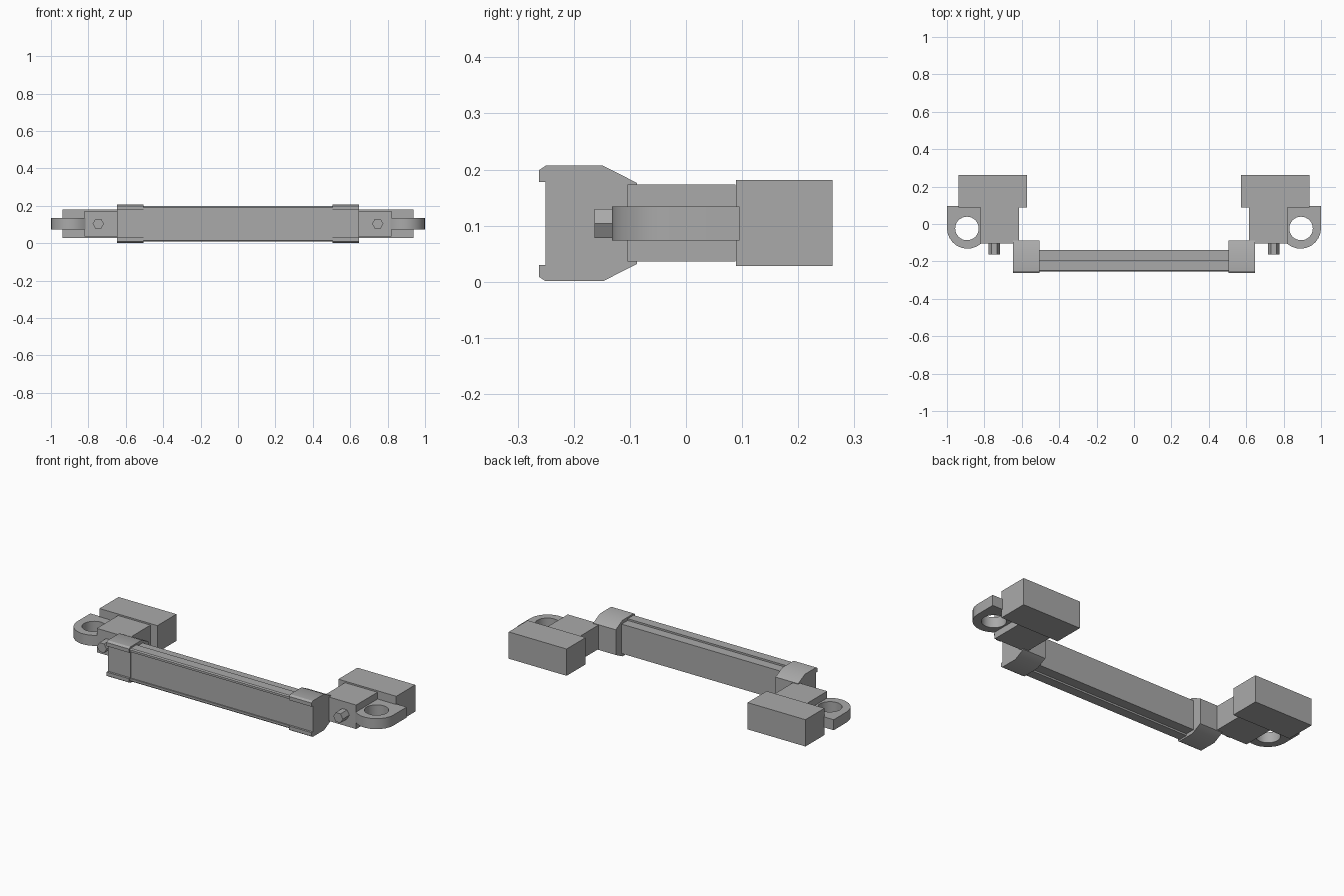
import bpy, bmesh, math
from mathutils import Vector

default = bpy.data.objects.get("Cube")
if default:
    bpy.data.objects.remove(default, do_unlink=True)

grey = bpy.data.materials.new("mid grey")
grey.use_nodes = True
COLOUR = (0.4, 0.4, 0.4, 1)
grey.diffuse_color = COLOUR
grey.node_tree.nodes["Principled BSDF"].inputs["Base Color"].default_value = COLOUR


def extrude_outline(name, loops, depth, smooth=True):
    """Fill closed outlines (inner ones become holes) and extrude along depth."""
    bm = bmesh.new()
    for loop in loops:
        verts = [bm.verts.new(p) for p in loop]
        for a, b in zip(verts, verts[1:] + verts[:1]):
            bm.edges.new((a, b))
    bmesh.ops.triangle_fill(bm, edges=bm.edges[:], use_beauty=True)
    bmesh.ops.dissolve_limit(bm, angle_limit=0.001, verts=[], edges=bm.edges[:])
    caps = bmesh.ops.extrude_face_region(bm, geom=bm.faces[:], use_keep_orig=True)
    moved = [v for v in caps["geom"] if isinstance(v, bmesh.types.BMVert)]
    bmesh.ops.translate(bm, verts=moved, vec=Vector(depth))
    bmesh.ops.recalc_face_normals(bm, faces=bm.faces[:])
    mesh = bpy.data.meshes.new(name)
    bm.to_mesh(mesh)
    bm.free()
    mesh.materials.append(grey)
    obj = bpy.data.objects.new(name, mesh)
    bpy.context.collection.objects.link(obj)
    if smooth:
        bpy.ops.object.select_all(action="DESELECT")
        obj.select_set(True)
        bpy.context.view_layer.objects.active = obj
        bpy.ops.object.shade_smooth_by_angle(angle=math.radians(32))
    return obj


def box(name, x, y, z):
    outline = [(x[0], y[0], z[0]), (x[1], y[0], z[0]),
               (x[1], y[1], z[0]), (x[0], y[1], z[0])]
    return extrude_outline(name, [outline], (0, 0, z[1] - z[0]), smooth=False)


def arc(cx, cy, r, start, end, steps, z):
    angles = [math.radians(start + (end - start) * i / steps) for i in range(steps + 1)]
    return [(cx + r * math.cos(a), cy + r * math.sin(a), z) for a in angles]


def profile(half, x):
    """Mirror the upper half of a (y, height above middle) section."""
    full = half + [(y, -h) for y, h in reversed(half)]
    return [(x, y, MID + h) for y, h in full]


MID = 0.104

# Grip bar with front lips and a stepped top and bottom
bar_half = [(-0.247, 0.076), (-0.254, 0.076), (-0.254, 0.088), (-0.248, 0.094),
            (-0.195, 0.094), (-0.195, 0.084), (-0.14, 0.084)]
extrude_outline("grip_bar", [profile(bar_half, -0.51)], (1.02, 0, 0))

cap_half = [(-0.25, 0.074), (-0.262, 0.074), (-0.262, 0.095), (-0.25, 0.103),
            (-0.148, 0.103), (-0.087, 0.072)]

for side, s in (("left", 1), ("right", -1)):
    # End cap gripping the bar
    extrude_outline(side + "_end_cap", [profile(cap_half, s * 0.505)], (s * 0.143, 0, 0))

    # Mounting block and rear foot
    box(side + "_mounting_block", sorted((s * 0.615, s * 0.82)), (-0.104, 0.088), (0.036, 0.173))
    box(side + "_rear_foot", sorted((s * 0.572, s * 0.938)), (0.089, 0.261), (0.028, 0.181))

    # Flat lug with a round hole
    outer = arc(0.89, -0.022, 0.11, -130, 0, 9, 0.074)
    outer += [(1.0, 0.095, 0.074), (0.81, 0.095, 0.074), (0.81, -0.1, 0.074)]
    hole = arc(0.893, -0.024, 0.063, 0, 360, 32, 0.074)[:-1]
    loops = [[(s * x, y, z) for x, y, z in loop] for loop in (outer, hole)]
    extrude_outline(side + "_lug", loops, (0, 0, 0.06))

    # Hexagonal pin
    hexagon = [(s * 0.747 + x, -0.163, MID + y) for x, y, _ in arc(0, 0, 0.03, 0, 360, 6, 0)[:-1]]
    extrude_outline(side + "_pin", [hexagon], (0, 0.07, 0), smooth=False)
